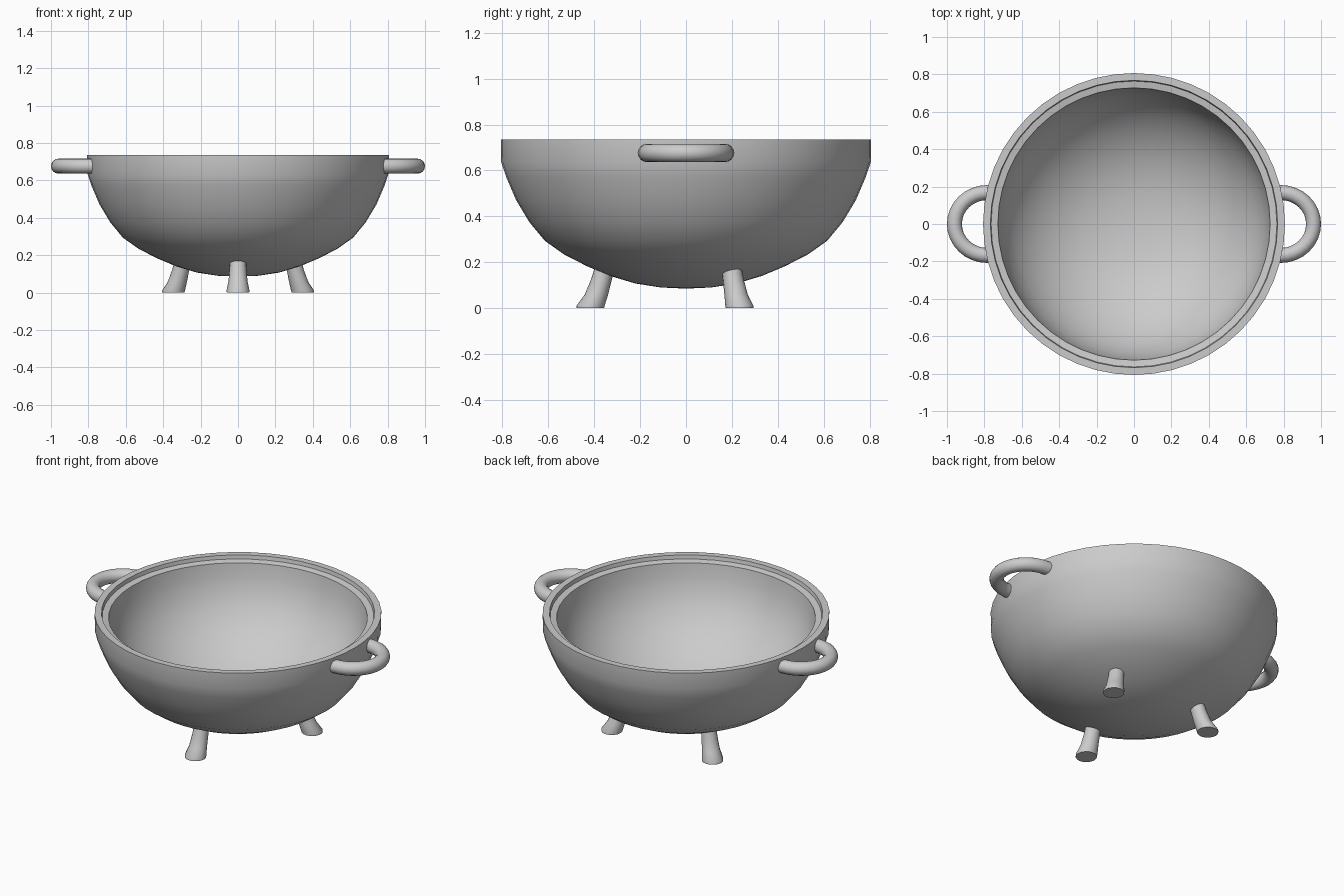
import bpy, bmesh, math
from mathutils import Vector

if "Cube" in bpy.data.objects:
    bpy.data.objects.remove(bpy.data.objects["Cube"])


def finish(bm, name, angle=40):
    bmesh.ops.recalc_face_normals(bm, faces=bm.faces)
    me = bpy.data.meshes.new(name)
    bm.to_mesh(me)
    bm.free()
    ob = bpy.data.objects.new(name, me)
    bpy.context.collection.objects.link(ob)
    bpy.ops.object.select_all(action='DESELECT')
    ob.select_set(True)
    bpy.context.view_layer.objects.active = ob
    bpy.ops.object.shade_smooth_by_angle(angle=math.radians(angle))
    return ob


def lathe(name, profile, steps):
    bm = bmesh.new()
    vs = [bm.verts.new((r, 0, z)) for r, z in profile]
    es = [bm.edges.new(p) for p in zip(vs, vs[1:])]
    bmesh.ops.spin(bm, geom=vs + es, cent=(0, 0, 0), axis=(0, 0, 1),
                   angle=2 * math.pi, steps=steps)
    bmesh.ops.remove_doubles(bm, verts=bm.verts, dist=1e-4)
    return finish(bm, name)


def tube(name, path, radii, sides=16, level=False):
    """Capped tube along a path; level keeps every ring horizontal."""
    bm = bmesh.new()
    pts = [Vector(p) for p in path]
    rings = []
    for i, (p, r) in enumerate(zip(pts, radii)):
        if level:
            u, v = Vector((1, 0, 0)), Vector((0, 1, 0))
        else:
            t = (pts[min(i + 1, len(pts) - 1)] - pts[max(i - 1, 0)]).normalized()
            v = Vector((0, 0, 1))
            u = t.cross(v).normalized()
        rings.append([bm.verts.new(p + r * (u * math.cos(a) + v * math.sin(a)))
                      for a in (2 * math.pi * k / sides for k in range(sides))])
    for a, b in zip(rings, rings[1:]):
        for k in range(sides):
            j = (k + 1) % sides
            bm.faces.new((a[k], a[j], b[j], b[k]))
    bm.faces.new(rings[0])
    bm.faces.new(rings[-1])
    return finish(bm, name)


# Bowl: round outside, straight rim band, lid ledge and hollow inside
outer = [(0, 0.085), (0.11, 0.09), (0.22, 0.107), (0.33, 0.14), (0.43, 0.182),
         (0.53, 0.233), (0.615, 0.293), (0.683, 0.375), (0.74, 0.47),
         (0.783, 0.57), (0.805, 0.635), (0.807, 0.735)]
inner = [(0.768, 0.735), (0.764, 0.712), (0.728, 0.705), (0.718, 0.63),
         (0.692, 0.54), (0.648, 0.455), (0.585, 0.375), (0.505, 0.303),
         (0.405, 0.24), (0.29, 0.192), (0.15, 0.162), (0, 0.155)]
lathe("bowl", outer + inner, 48)

# Side handles: half loops running into the rim
for side, label in ((-1, "left"), (1, "right")):
    n = 16
    loop = [(0.785 + 0.175 * math.sin(math.pi * i / n),
             0.168 * math.cos(math.pi * i / n)) for i in range(n + 1)]
    loop = [(0.765, 0.17)] + loop + [(0.765, -0.17)]
    tube(label + "_handle", [(side * x, y, 0.676) for x, y in loop],
         [0.04] * len(loop))

# Three splayed legs with flared feet
for deg, label in ((-90, "front"), (34, "back_right"), (146, "back_left")):
    c, s = math.cos(math.radians(deg)), math.sin(math.radians(deg))
    tube(label + "_leg",
         [(r * c, r * s, z) for r, z in
          ((0.355, 0.172), (0.37, 0.12), (0.39, 0.06), (0.415, 0.012), (0.417, 0))],
         [0.044, 0.046, 0.051, 0.061, 0.06], level=True)
